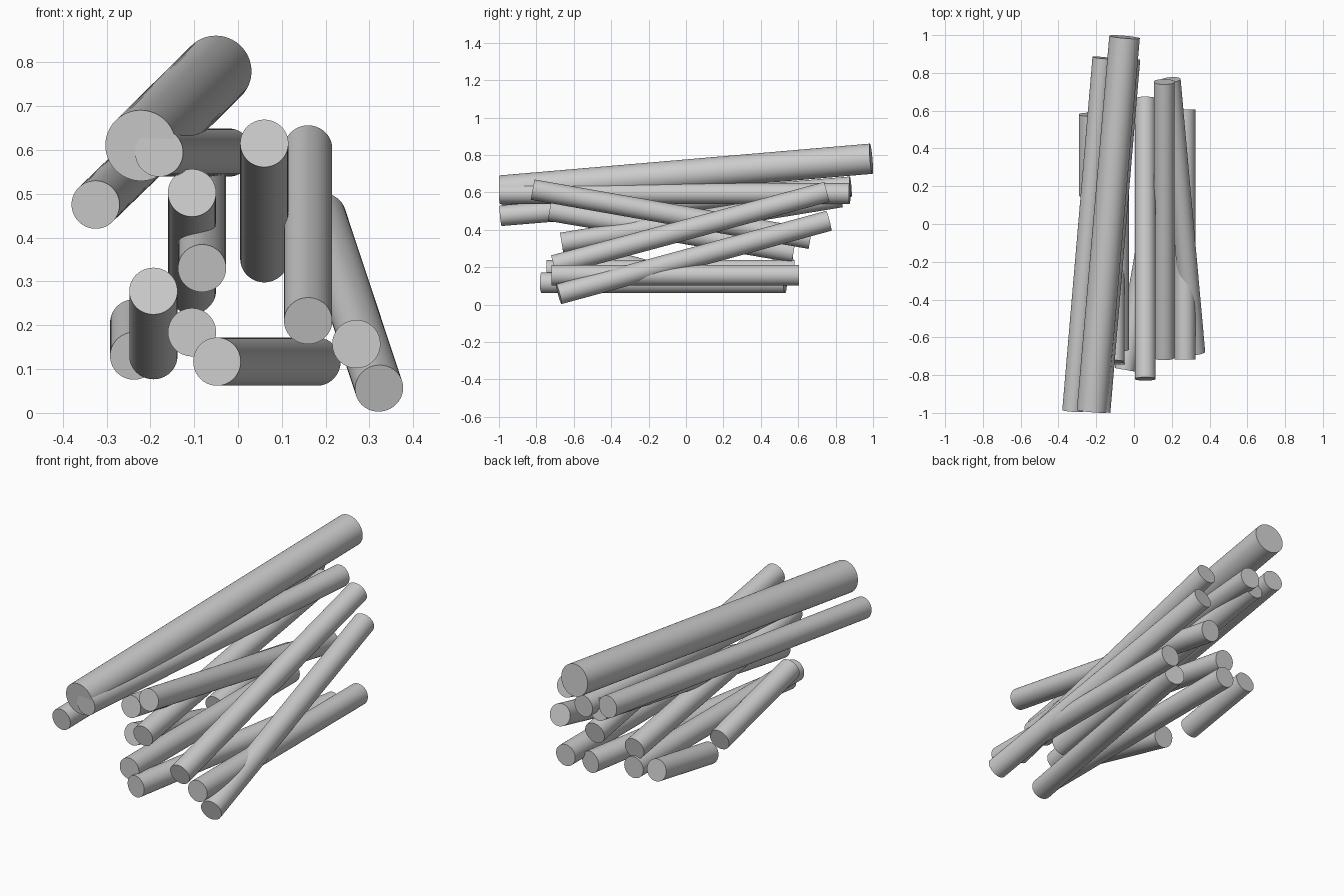
import bpy
from mathutils import Vector

R = 0.055  # common pole radius


def pole(name, front, back, radius=R):
    """Round pole with flat ends running between two end-centres."""
    a, b = Vector(front), Vector(back)
    axis = b - a
    bpy.ops.mesh.primitive_cylinder_add(vertices=64, radius=radius,
                                        depth=axis.length, location=(a + b) / 2)
    ob = bpy.context.object
    ob.name = name
    ob.rotation_euler = axis.to_track_quat('Z', 'Y').to_euler()
    bpy.ops.object.shade_smooth_by_angle()
    return ob


# Thick log resting on top of the pile
pole("thick_log", (-0.222, -0.99, 0.61), (-0.05, 0.99, 0.78), 0.081)

# Thinner logs: front end-centre, back end-centre
logs = [
    # upper layer under the thick log
    ((-0.325, -0.99, 0.475), (-0.165, 0.88, 0.63)),
    ((-0.18, -0.995, 0.594), (-0.022, 0.875, 0.594)),
    # middle layer, tilted
    ((0.06, -0.82, 0.615), (0.06, 0.665, 0.352)),
    ((0.16, -0.707, 0.21), (0.16, 0.753, 0.603)),
    ((-0.105, -0.73, 0.502), (-0.105, 0.575, 0.28)),
    ((-0.082, -0.665, 0.33), (-0.082, 0.83, 0.575)),
    ((0.322, -0.68, 0.056), (0.192, 0.763, 0.448)),
    # lower layer, nearly level
    ((0.27, -0.718, 0.157), (0.27, 0.605, 0.157)),
    ((-0.048, -0.772, 0.117), (0.18, 0.53, 0.117)),
    ((-0.105, -0.745, 0.184), (-0.105, 0.58, 0.184)),
    # short logs at the left
    ((-0.193, -0.58, 0.278), (-0.193, 0.0, 0.13)),
    ((-0.237, 0.15, 0.13), (-0.237, 0.58, 0.205)),
]
for i, (front, back) in enumerate(logs, 1):
    pole(f"log_{i:02d}", front, back)
